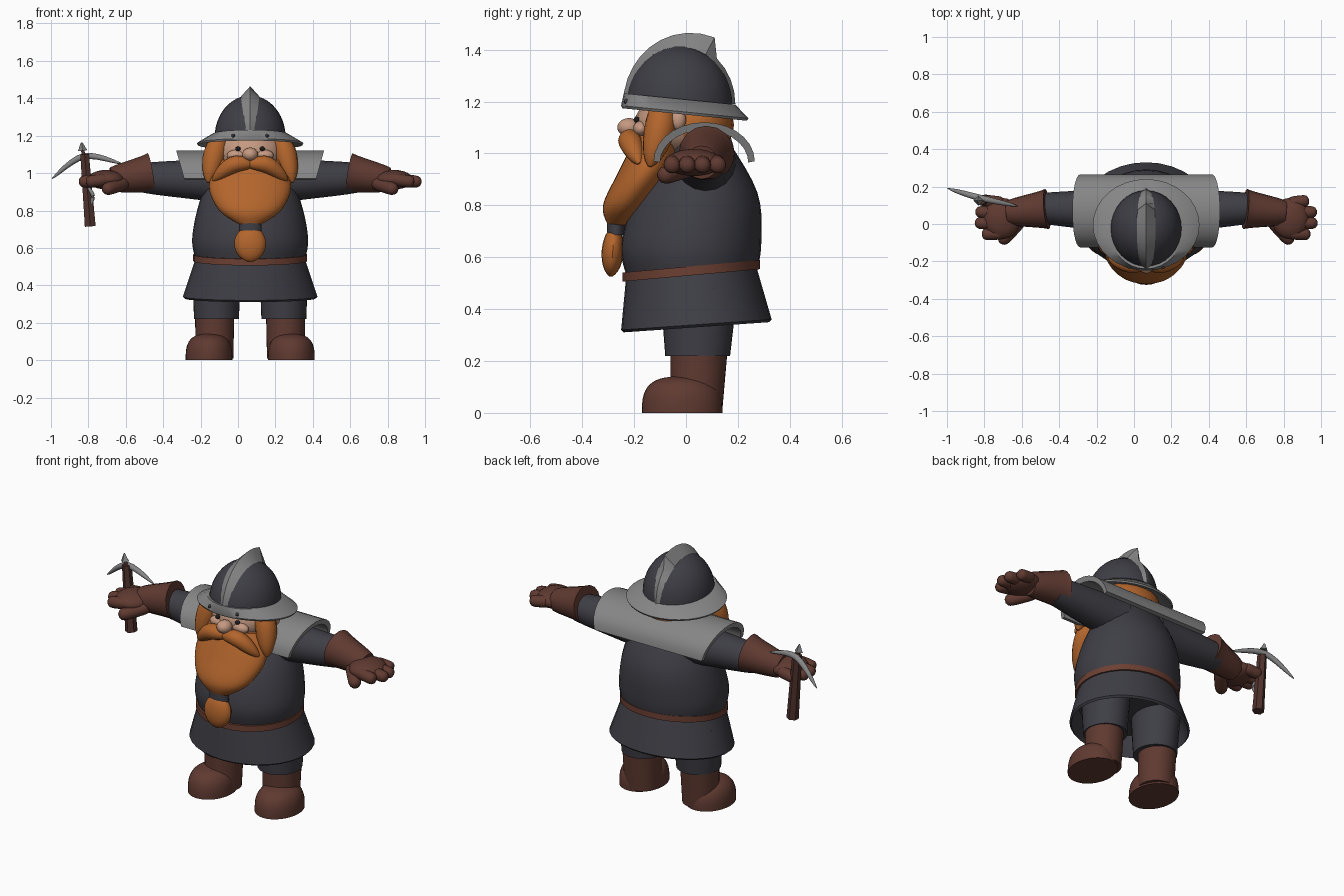
import bpy, bmesh, math
from mathutils import Vector

if "Cube" in bpy.data.objects:
    bpy.data.objects.remove(bpy.data.objects["Cube"])

BODY_X = .065  # the body sits off centre because of the held crossbow


def material(name, red, green, blue):
    mat = bpy.data.materials.new(name)
    mat.use_nodes = True
    color = (red, green, blue, 1)
    mat.diffuse_color = color
    shader = next(node for node in mat.node_tree.nodes if node.type == 'BSDF_PRINCIPLED')
    shader.inputs["Base Color"].default_value = color
    return mat


CLOTH = material("dark_cloth", .048, .048, .06)
STEEL = material("grey_steel", .24, .24, .24)
LEATHER = material("brown_leather", .115, .042, .03)
BELT = material("red_brown_belt", .15, .05, .032)
HAIR = material("ginger_hair", .45, .13, .025)
SKIN = material("skin", .56, .32, .22)
WOOD = material("dark_wood", .08, .032, .026)
BLACK = material("eye_black", .012, .012, .014)


def skin(name, mat, rings, angle=40):
    """Join rings of points into one capped surface."""
    bm = bmesh.new()
    rows = [[bm.verts.new((x + BODY_X, y, z)) for x, y, z in ring] for ring in rings]
    for low, high in zip(rows, rows[1:]):
        for i in range(len(low)):
            bm.faces.new((low[i - 1], low[i], high[i], high[i - 1]))
    bm.faces.new(rows[0])
    bm.faces.new(rows[-1])
    bmesh.ops.recalc_face_normals(bm, faces=bm.faces)
    mesh = bpy.data.meshes.new(name)
    bm.to_mesh(mesh)
    bm.free()
    mesh.materials.append(mat)
    part = bpy.data.objects.new(name, mesh)
    bpy.context.collection.objects.link(part)
    for other in bpy.context.selected_objects:
        other.select_set(False)
    part.select_set(True)
    bpy.context.view_layer.objects.active = part
    bpy.ops.object.shade_smooth_by_angle(angle=math.radians(angle))


def circle(sides):
    return [(math.cos(math.tau * i / sides), math.sin(math.tau * i / sides)) for i in range(sides)]


def spline(keys, steps):
    """Smooth curve through the keys, of any dimension."""
    keys = [Vector(key) for key in keys]
    padded = [keys[0], *keys, keys[-1]]
    result = []
    for a, b, c, d in zip(padded, padded[1:], padded[2:], padded[3:]):
        for i in range(steps):
            t = i / steps
            result.append(b + (c - a) * t / 2 + (a - b * 2.5 + c * 2 - d / 2) * t ** 2
                          + (b * 3 - c * 3 + d - a) * t ** 3 / 2)
    return result + [keys[-1]]


def loft(name, mat, keys, x=0, tilt=0, steps=1, sides=32):
    """Upright stack of ellipses: height, centre y, half width, half depth."""
    rings = [[(x + c * wide, y + s * deep, z + tilt * s * deep) for c, s in circle(sides)]
             for z, y, wide, deep in spline(keys, steps)]
    skin(name, mat, rings)


def dome(name, mat, base, size, power=2, start=0, sides=32):
    """Rounded cap on a base, or a whole ellipsoid when it starts at -1."""
    center, size = Vector(base), Vector(size)
    rings = []
    for i in range(13):
        angle = math.pi / 2 * (start + (1 - start) * i / 12)
        height = math.sin(angle)
        spread = max(.02, 1 - abs(height) ** power) ** (1 / power)
        rings.append([center + size * Vector((c * spread, s * spread, height))
                      for c, s in circle(sides)])
    skin(name, mat, rings)


def ball(name, mat, center, size, sides=20):
    dome(name, mat, center, size, start=-1, sides=sides)


def capsule(t):
    return max(.1, 1 - abs(2 * t - 1) ** 4) ** .5


def leaf(t):
    return max(.05, math.sin(math.pi * t)) ** .7


def taper(end):
    return lambda t: 1 + (end - 1) * t


def tube(name, mat, path, radius, shape, flat=1, sides=16):
    """Tube along a smooth path; shape scales its radius from start to end."""
    points = spline(path, 12 // (len(path) - 1))
    last = len(points) - 1
    rings = []
    for i, point in enumerate(points):
        along = points[min(i + 1, last)] - points[max(i - 1, 0)]
        turn = along.to_track_quat('Z', 'Y')
        r = radius * shape(i / last)
        rings.append([point + turn @ Vector((c * r, s * r * flat, 0)) for c, s in circle(sides)])
    skin(name, mat, rings)


# Tunic, skirt with a hollow hem, and belt
loft("tunic", CLOTH, [(.53, .02, .29, .25), (.65, .02, .31, .27), (.85, .045, .27, .23),
                      (1.07, .07, .18, .08)], steps=5)
loft("skirt", CLOTH, [(.55, .02, .29, .25), (.34, .04, .36, .29), (.33, .04, .35, .28),
                      (.45, .03, .3, .24)], tilt=.07)
loft("belt", BELT, [(z, .02, .305, .265) for z in (.53, .565)], tilt=.09)

for side, s in (("left", 1), ("right", -1)):
    # Legs and boots
    loft(side + "_trouser_leg", CLOTH, [(.22, .045, .12, .125), (.48, .05, .13, .15)], x=s * .18)
    loft(side + "_boot_shaft", LEATHER, [(.01, .04, .1, .1), (.24, .05, .105, .11)], x=s * .19)
    dome(side + "_boot_foot", LEATHER, (s * .22, -.015, 0), (.125, .155, .14), power=3)

    # Sleeve, gauntlet and hand
    tube(side + "_sleeve", CLOTH, [(s * .12, .07, .96), (s * .58, .085, .975)], .125, taper(.62))
    tube(side + "_gauntlet_cuff", LEATHER, [(s * .53, .08, 1), (s * .74, .06, .965)], .108, taper(.6))
    ball(side + "_palm", LEATHER, (s * .77, .03, .965), (.1, .11, .052))
    for finger in range(4):
        y = .125 - .06 * finger
        reach = .87 + .05 * math.sin(finger)
        tube(f"{side}_finger_{finger + 1}", LEATHER,
             [(s * .76, y * .9, .967), (s * reach, y, .952)], .033, capsule)
    tube(side + "_thumb", LEATHER, [(s * .66, .03, .95), (s * .78, -.1, .91)], .036, capsule)

    # Face and hair on each side
    tube(side + "_side_lock", HAIR, [(s * .15, -.09, 1.22), (s * .19, -.1, 1.1),
                                     (s * .225, -.14, .95)], .06, leaf)
    tube(side + "_moustache", HAIR, [(s * -.02, -.22, 1.045), (s * .09, -.215, 1.045),
                                     (s * .2, -.18, .96)], .045, leaf)
    ball(side + "_ear", SKIN, (s * .2, -.03, 1.13), (.025, .03, .04))
    ball(side + "_cheek", SKIN, (s * .075, -.175, 1.095), (.05, .03, .03))
    ball(side + "_eye", BLACK, (s * .065, -.19, 1.13), (.014, .012, .012))
    ball(side + "_helmet_rivet", CLOTH, (s * .09, -.23, 1.2), (.01, .01, .01), sides=8)

# Head and beard
ball("head", SKIN, (0, -.02, 1.11), (.19, .18, .13))
ball("back_hair", HAIR, (0, .025, 1.11), (.195, .16, .13))
ball("nose", SKIN, (0, -.22, 1.1), (.042, .045, .036))
loft("beard", HAIR, [(1.07, -.1, .17, .09), (.93, -.155, .22, .105), (.8, -.23, .165, .09),
                     (.72, -.27, .05, .03)], steps=5)
loft("beard_band", CLOTH, [(z, -.27, .06, .035) for z in (.685, .735)])
tube("beard_tail", HAIR, [(0, -.275, .72), (0, -.29, .525)], .085, leaf, flat=.5)

# Shoulder mantle: an arched plate running from side to side, ends slanting in
arch = [(math.cos(math.pi * i / 14), math.sin(math.pi * i / 14)) for i in range(15)]
section = [(.07 + .195 * c, .97 + .15 * s) for c, s in arch]
section += [(.07 + .17 * c, .965 + .125 * s) for c, s in reversed(arch)]
skin("shoulder_mantle", STEEL, [[(f * (.395 - .28 * (1.12 - z)), y, z) for y, z in section]
                                for f in (-1, 0, 1)])

# Helmet
crown, crown_size = (0, -.025, 1.19), (.19, .205, .225)
dome("helmet_dome", CLOTH, crown, crown_size)
loft("helmet_brim", STEEL, [(1.21, -.025, .2, .215), (1.16, -.005, .285, .245),
                            (1.15, -.005, .28, .24), (1.18, -.02, .2, .2)], tilt=-.1)


def crest_ring(angle, lift):
    """Triangle on the dome, turned from the front over the top to the back."""
    direction = Vector((0, -math.cos(angle), math.sin(angle))) * Vector(crown_size)
    base = Vector(crown) + direction * .98
    width = Vector((.02 + .03 * math.sin(angle), 0, 0))
    return base - width, Vector(crown) + direction * lift, base + width


sweep = math.radians(120)
crest = [crest_ring(sweep * i / 10, 1.06 + .26 * (i / 10) ** 2) for i in range(11)]
crest += [crest_ring(sweep + (math.pi - sweep) * i / 5, 1.05) for i in range(1, 6)]
skin("helmet_crest", STEEL, crest, angle=30)

# Crossbow in the right hand
tube("crossbow_stock", WOOD, [(-.885, .125, 1.1), (-.855, .125, .715)], .026, taper(1.3), sides=6)
tube("crossbow_bow", STEEL, [(-1.06, .19, .97), (-.89, .14, 1.09), (-.685, .095, 1.05)], .017, leaf)
tube("crossbow_bolt", WOOD, [(-.885, .125, 1.08), (-.898, .125, 1.13)], .009, capsule)
tube("bolt_head", STEEL, [(-.896, .125, 1.12), (-.901, .125, 1.165)], .027, taper(.08), sides=4)
tube("crossbow_trigger", STEEL, [(-.875, .11, .93), (-.84, .1, .88), (-.86, .115, .82)], .01, capsule)
